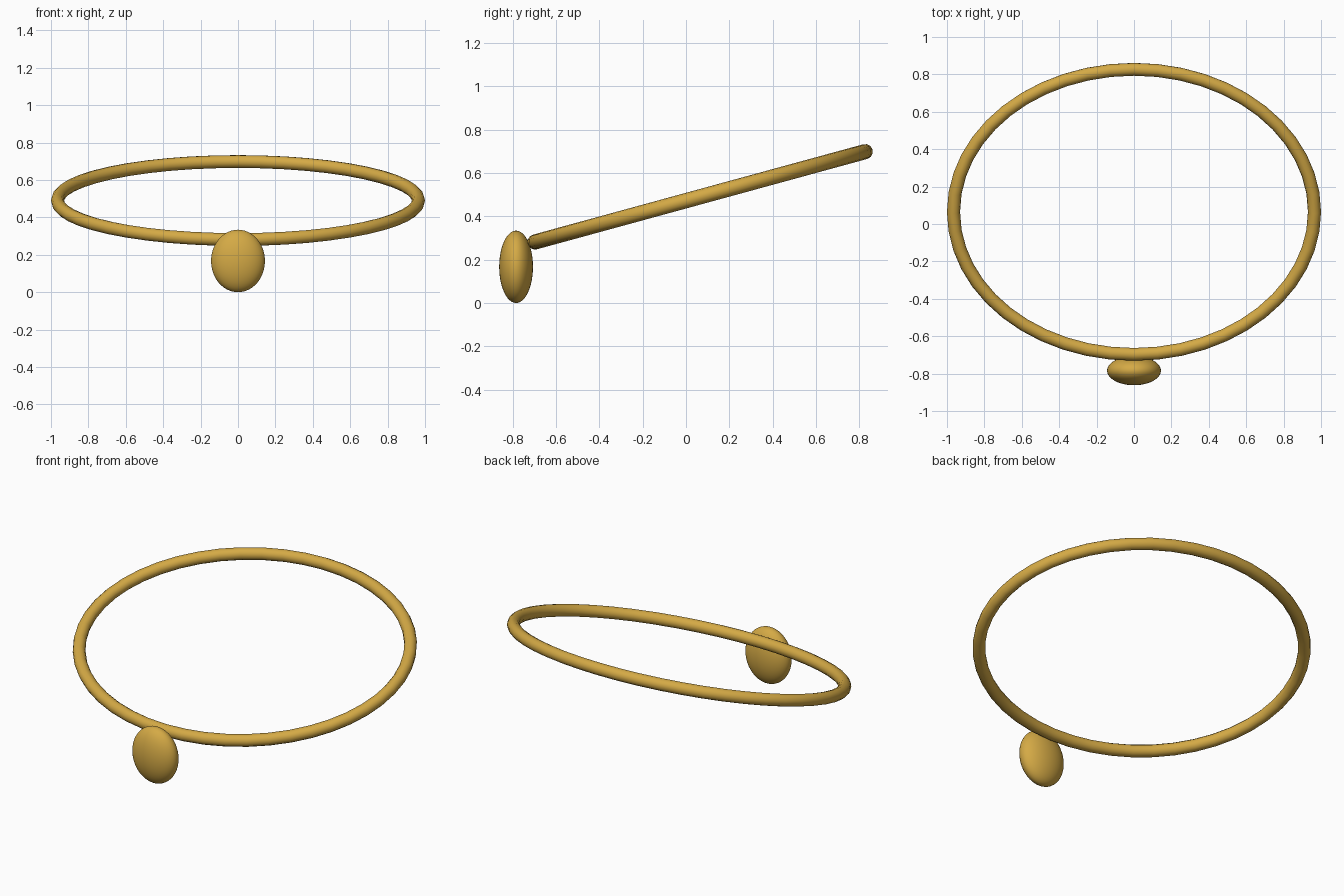
import bpy, math

if "Cube" in bpy.data.objects:
    bpy.data.objects.remove(bpy.data.objects["Cube"])

# Gold material shared by both parts
gold = bpy.data.materials.new("gold")
gold.diffuse_color = (0.66, 0.40, 0.06, 1)
gold.use_nodes = True
gold.node_tree.nodes["Principled BSDF"].inputs["Base Color"].default_value = gold.diffuse_color

# Tilted elliptical ring: tube swept along a closed path
N = 48
TILT = math.radians(15.3)
curve = bpy.data.curves.new("ring", "CURVE")
curve.dimensions = "3D"
curve.bevel_depth = 0.035
curve.bevel_resolution = 4
path = curve.splines.new("POLY")
path.points.add(N - 1)
for i, p in enumerate(path.points):
    a = 2 * math.pi * i / N
    v = 0.79 * math.sin(a)
    p.co = (0.965 * math.cos(a), 0.065 + v * math.cos(TILT),
            0.49 + v * math.sin(TILT), 1)
path.use_cyclic_u = True
ring = bpy.data.objects.new("ring", curve)
bpy.context.collection.objects.link(ring)
bpy.ops.object.select_all(action="DESELECT")
ring.select_set(True)
bpy.context.view_layer.objects.active = ring
bpy.ops.object.convert(target="MESH")
ring = bpy.context.object
ring.data.materials.clear()
ring.data.materials.append(gold)
bpy.ops.object.shade_smooth()

# Flattened oval pendant at the low front of the ring
bpy.ops.mesh.primitive_uv_sphere_add(segments=48, ring_count=24, radius=1,
                                     location=(0, -0.784, 0.167))
pendant = bpy.context.object
pendant.name = "pendant"
pendant.scale = (0.144, 0.078, 0.167)
bpy.ops.object.transform_apply(location=False, rotation=False, scale=True)
pendant.data.materials.append(gold)
bpy.ops.object.shade_smooth()
